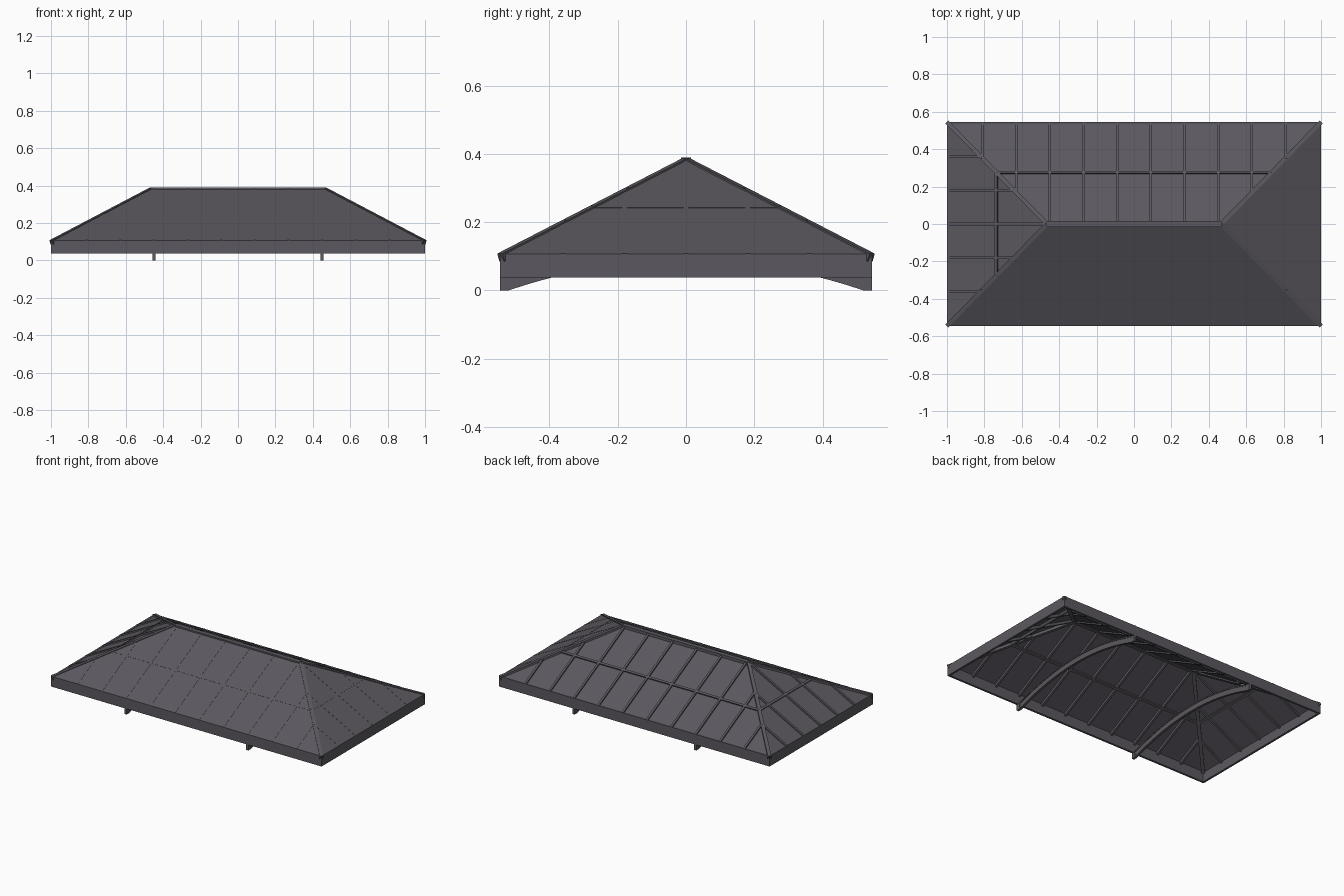
import bpy, bmesh
from mathutils import Vector

if "Cube" in bpy.data.objects:
    bpy.data.objects.remove(bpy.data.objects["Cube"])

X, Y, R = 1.0, 0.545, 0.465          # eave half sizes, ridge half length
Z0, ZE, ZR = 0.038, 0.107, 0.388     # fascia bottom, eave, ridge

frame = bpy.data.materials.new("dark grey")
frame.diffuse_color = (0.105, 0.098, 0.115, 1)
frame.use_nodes = True
frame.node_tree.nodes["Principled BSDF"].inputs["Base Color"].default_value = frame.diffuse_color


def finish(name, bm):
    bmesh.ops.recalc_face_normals(bm, faces=bm.faces)
    me = bpy.data.meshes.new(name)
    bm.to_mesh(me)
    bm.free()
    me.materials.append(frame)
    ob = bpy.data.objects.new(name, me)
    bpy.context.collection.objects.link(ob)
    return ob


def hull(bm, a, b):
    """Join two matching outlines into a closed prism."""
    va = [bm.verts.new(p) for p in a]
    vb = [bm.verts.new(p) for p in b]
    n = len(va)
    bm.faces.new(va)
    bm.faces.new(vb[::-1])
    for i in range(n):
        j = (i + 1) % n
        bm.faces.new((va[i], vb[i], vb[j], va[j]))


def bar(bm, p, q, normal, width, depth, lift=0.001):
    """Rectangular bar whose top lies on the line p-q."""
    p, q, n = Vector(p), Vector(q), Vector(normal)
    d = (q - p).normalized()
    n = (n - d * n.dot(d)).normalized()
    s = d.cross(n) * width / 2
    up, dn = n * lift, -n * depth
    offs = (s + up, s + dn, -s + dn, -s + up)
    hull(bm, [p + o for o in offs], [q + o for o in offs])


def box(bm, x0, x1, y0, y1, z0, z1):
    hull(bm, [(x0, y0, z0), (x1, y0, z0), (x1, y1, z0), (x0, y1, z0)],
         [(x0, y0, z1), (x1, y0, z1), (x1, y1, z1), (x0, y1, z1)])


# eave fascia boards
bm = bmesh.new()
T = 0.014
for s in (-1, 1):
    box(bm, -X, X, min(s * Y, s * (Y - T)), max(s * Y, s * (Y - T)), Z0, ZE)
    box(bm, min(s * X, s * (X - T)), max(s * X, s * (X - T)), -Y + T, Y - T, Z0, ZE)
finish("eave_fascia", bm)

# roof panels: flush in front and right, recessed behind the bars at back and left
for name, side, axis, drop in (("front_panel", -1, 1, 0), ("back_panel", 1, 1, 0.009),
                               ("right_panel", 1, 0, 0), ("left_panel", -1, 0, 0.009)):
    if axis:
        pts = [(-X, side * Y, ZE), (X, side * Y, ZE), (R, 0, ZR), (-R, 0, ZR)]
    else:
        pts = [(side * X, -Y, ZE), (side * X, Y, ZE), (side * R, 0, ZR)]
    bm = bmesh.new()
    hull(bm, [(x, y, z - drop) for x, y, z in pts],
         [(x, y, z - drop - 0.004) for x, y, z in pts])
    finish(name, bm)

# glazing bars and purlins on the four slopes
RISE = ZR - ZE
W, D, TP = 0.014, 0.02, 0.49
bm = bmesh.new()
for s in (-1, 1):
    n = (0, s * RISE, Y)
    for i in range(10):
        x = -0.81 + 0.18 * i
        t = min(1, (X - abs(x)) / (X - R))
        bar(bm, (x, s * Y, ZE), (x, s * Y * (1 - t), ZE + RISE * t), n, W, D)
    xp, yp, zp = X - (X - R) * TP, Y * (1 - TP), ZE + RISE * TP
    bar(bm, (-xp, s * yp, zp), (xp, s * yp, zp), n, W, D)
    n = (s * RISE, 0, X - R)
    for i in range(5):
        y = -0.36 + 0.18 * i
        t = 1 - abs(y) / Y
        bar(bm, (s * X, y, ZE), (s * (X - (X - R) * t), y, ZE + RISE * t), n, W, D)
    bar(bm, (s * xp, -yp, zp), (s * xp, yp, zp), n, W, D)
finish("glazing_bars", bm)

# hip bars and ridge
bm = bmesh.new()
for sx in (-1, 1):
    for sy in (-1, 1):
        bar(bm, (sx * X, sy * Y, ZE), (sx * R, 0, ZR), (0, 0, 1), 0.022, 0.024)
finish("hip_bars", bm)
bm = bmesh.new()
box(bm, -R, R, -0.015, 0.015, 0.365, 0.39)
finish("ridge", bm)


# two arched tie beams: thin web with wider flanges and end blocks
def arch(y):
    return 0.088 * (1 - (y / 0.52) ** 2)


def arch_strip(bm, xc, w, lo, hi, n=20):
    ys = [-0.52 + 1.04 * i / n for i in range(n + 1)]
    prof = [(y, arch(y) + lo) for y in ys] + [(y, arch(y) + hi) for y in ys[::-1]]
    hull(bm, [(xc - w / 2, y, z) for y, z in prof], [(xc + w / 2, y, z) for y, z in prof])


for name, xc in (("left_arch_beam", -0.45), ("right_arch_beam", 0.45)):
    bm = bmesh.new()
    arch_strip(bm, xc, 0.008, 0.004, 0.04)
    arch_strip(bm, xc, 0.016, 0, 0.008)
    arch_strip(bm, xc, 0.016, 0.036, 0.044)
    for s in (-1, 1):
        box(bm, xc - 0.008, xc + 0.008, min(s * 0.52, s * Y), max(s * 0.52, s * Y), 0, 0.044)
    finish(name, bm)
